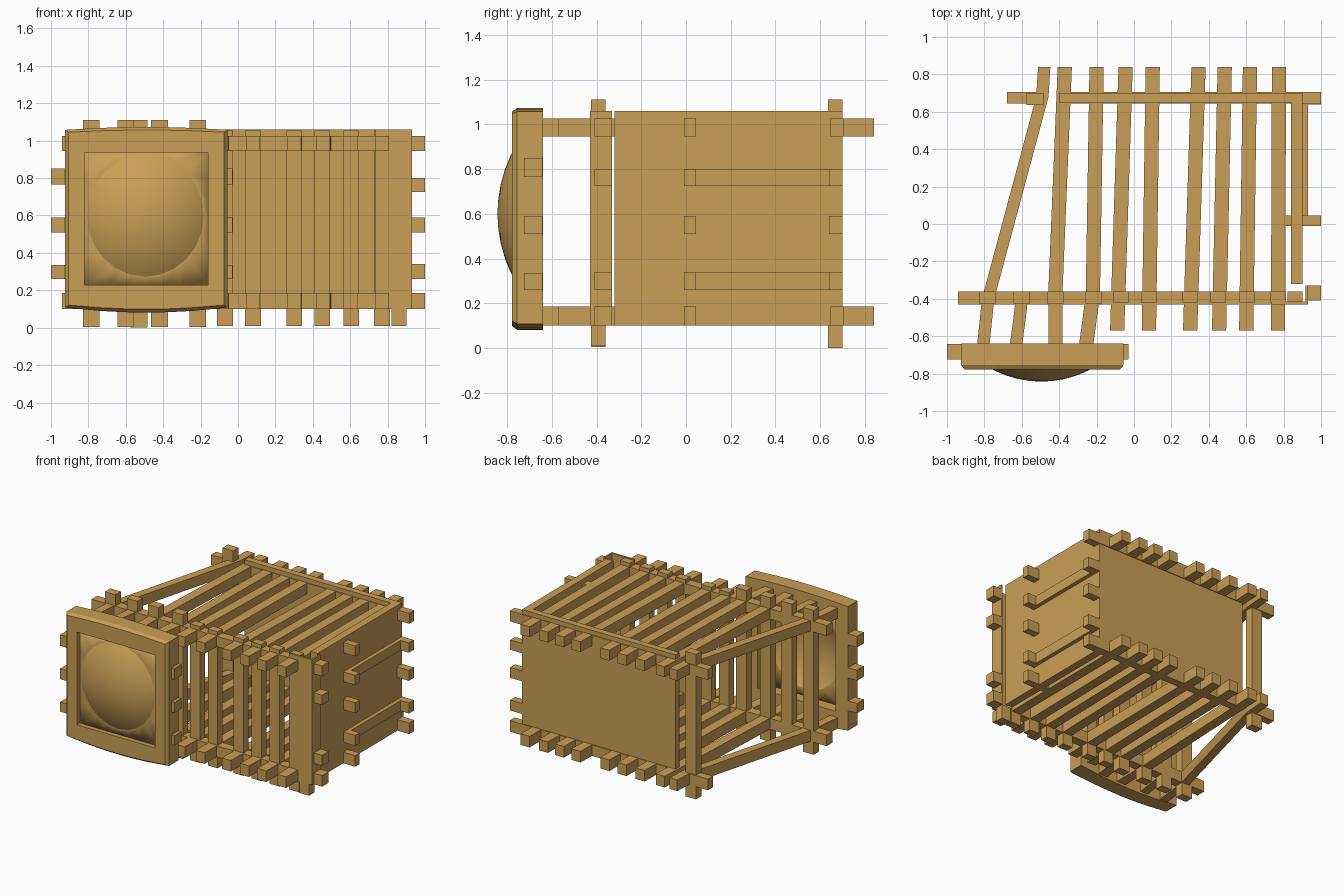
import bpy, bmesh, math

cube = bpy.data.objects.get("Cube")
if cube:
    bpy.data.objects.remove(cube)

wood = bpy.data.materials.new("tan wood")
wood.use_nodes = True
tan = (0.59, 0.345, 0.093, 1)
wood.diffuse_color = tan
wood.node_tree.nodes["Principled BSDF"].inputs["Base Color"].default_value = tan


def finish(name, bm):
    bmesh.ops.recalc_face_normals(bm, faces=bm.faces)
    mesh = bpy.data.meshes.new(name)
    bm.to_mesh(mesh)
    bm.free()
    mesh.materials.append(wood)
    ob = bpy.data.objects.new(name, mesh)
    bpy.context.collection.objects.link(ob)
    return ob


def loft(name, rings, cap=False, loop=False):
    """Skin a series of equal-length rings of points."""
    bm = bmesh.new()
    vs = [[bm.verts.new(p) for p in r] for r in rings]
    pairs = list(zip(vs, vs[1:])) + ([(vs[-1], vs[0])] if loop else [])
    n = len(vs[0])
    for a, b in pairs:
        for i in range(n):
            j = (i + 1) % n
            bm.faces.new((a[i], a[j], b[j], b[i]))
    if cap:
        bm.faces.new(vs[0])
        bm.faces.new(vs[-1])
    return finish(name, bm)


def box(name, x, y, z):
    rings = [[(x[0], y[0], h), (x[1], y[0], h), (x[1], y[1], h), (x[0], y[1], h)] for h in z]
    return loft(name, rings, cap=True)


def bar(name, path, z, half=0.038):
    """Flat slat following a path of (x, y) points."""
    rings = [[(x - half, y, z[0]), (x + half, y, z[0]), (x + half, y, z[1]), (x - half, y, z[1])]
             for x, y in path]
    return loft(name, rings, cap=True)


LOW, HIGH = (0.10, 0.185), (0.945, 1.025)
MIDS = [(0.26, 0.34), (0.51, 0.59), (0.725, 0.8)]
FRONT, BACK = (-0.43, -0.36), (0.645, 0.705)

# Solid back and side walls
box("back_wall", (-0.40, 0.90), (0.65, 0.70), (0.10, 1.06))
box("side_wall", (0.84, 0.90), (-0.32, 0.70), (0.10, 1.06))
for z in (MIDS[0], MIDS[2]):
    box("side_rail", (0.90, 0.93), (-0.01, 0.70), z)

# Front corner board, open at the top
box("corner_board", (0.735, 0.93), (-0.43, -0.415), (0.10, 1.06))
box("corner_return", (0.918, 0.93), (-0.415, -0.33), (0.10, 1.06))

# Floor and roof: slats, cross rails and their peg ends
slats = [
    [(-0.48, 0.84), (-0.49, 0.68), (-0.78, -0.40), (-0.805, -0.64)],
    [(-0.60, -0.36), (-0.605, -0.45), (-0.63, -0.64)],
    [(-0.37, 0.84), (-0.42, -0.36), (-0.42, -0.64)],
    [(-0.20, 0.84), (-0.22, -0.38), (-0.255, -0.64)],
    [(-0.045, 0.84), (-0.09, -0.57)],
    [(0.10, 0.84), (0.08, -0.57)],
    [(0.345, 0.84), (0.30, -0.57)],
    [(0.485, 0.84), (0.455, -0.57)],
    [(0.62, 0.84), (0.60, -0.57)],
    [(0.775, 0.84), (0.77, -0.57)],
]
for level, z in (("floor", LOW), ("roof", HIGH)):
    for path in slats:
        bar(level + "_slat", path, z, 0.033 if path[0][0] < -0.45 else 0.038)
    box(level + "_front_rail", (-0.94, 0.81), FRONT, z)
    box(level + "_back_rail", (-0.40, 1.0), BACK, z)
    box(level + "_back_peg", (-0.68, -0.49), BACK, z)
    box(level + "_side_peg", (0.80, 1.0), (-0.01, 0.045), z)
    box(level + "_corner_peg", (0.92, 1.0), (-0.41, -0.33), z)

# Pegs through the side wall between floor and roof
for i, z in enumerate(MIDS):
    box("side_peg", (0.86, 1.0), (-0.01, 0.045), z)
    box("back_corner_peg", (0.86, 1.0), (0.64, 0.70), z)
    if i != 1:
        box("front_corner_peg", (0.92, 1.0), (-0.41, -0.33), z)

# Upright front bars and the lone back post
for x in (-0.785, -0.60, -0.42, -0.215):
    box("tall_upright", (x - 0.045, x + 0.045), (-0.425, -0.36), (0.005, 1.11))
for x in (-0.07, 0.08, 0.30, 0.45, 0.605, 0.77):
    box("upright", (x - 0.042, x + 0.042), (-0.42, -0.36), (0.01, 1.055))
box("corner_foot", (0.82, 0.90), (-0.425, -0.36), (0.01, 0.12))
box("back_post", (-0.575, -0.485), (0.635, 0.70), (0.0, 1.11))

# Square frame with slightly bowed top and bottom
N = 24
ANGLES = [2 * math.pi * i / N for i in range(N)]


def square_ring(w, h, y, bow=0.0, cx=-0.49, cz=0.583):
    ring = []
    for a in ANGLES:
        c, s = math.cos(a), math.sin(a)
        m = max(abs(c), abs(s))
        u, v = c / m, s / m
        rise = (1 - u * u) * bow * (1 if v > 0 else 1.8)
        ring.append((cx + w * u, y, cz + v * (h + rise)))
    return ring


def round_ring(r, y):
    return [(-0.495 + 0.31 * r * math.cos(a), y, 0.6 + 0.325 * r * math.sin(a)) for a in ANGLES]


loft("panel_frame", [
    square_ring(0.435, 0.475, -0.64, 0.015),
    square_ring(0.435, 0.475, -0.755, 0.015),
    square_ring(0.415, 0.462, -0.778, 0.012),
    square_ring(0.33, 0.355, -0.778),
    square_ring(0.33, 0.355, -0.64),
], loop=True)

# Recessed sheet swelling into a round dome
R, H = 0.587, 0.095
rings = [square_ring(0.335, 0.36, -0.735), round_ring(1.0, -0.74)]
for r in (0.92, 0.78, 0.6, 0.4, 0.2, 0.03):
    d = 0.32 * r
    rings.append(round_ring(r, -0.74 - (math.sqrt(R * R - d * d) - (R - H))))
dome = loft("domed_panel", rings)
bm = bmesh.new()
bm.from_mesh(dome.data)
bmesh.ops.holes_fill(bm, edges=[e for e in bm.edges if e.is_boundary
                                and all(abs(v.co.x + 0.495) < 0.05 and v.co.y < -0.8 for v in e.verts)])
bm.to_mesh(dome.data)
bm.free()
solid = dome.modifiers.new("thickness", 'SOLIDIFY')
solid.thickness = 0.015
solid.offset = 0
bpy.ops.object.select_all(action='DESELECT')
dome.select_set(True)
bpy.context.view_layer.objects.active = dome
bpy.ops.object.shade_smooth_by_angle(angle=math.radians(15))

# Short pegs on both edges of the frame
for z in ((0.26, 0.335), (0.51, 0.59), (0.765, 0.85)):
    box("frame_peg_right", (-1.0, -0.90), (-0.725, -0.642), z)
    box("frame_peg_left", (-0.07, -0.03), (-0.725, -0.642), z)
